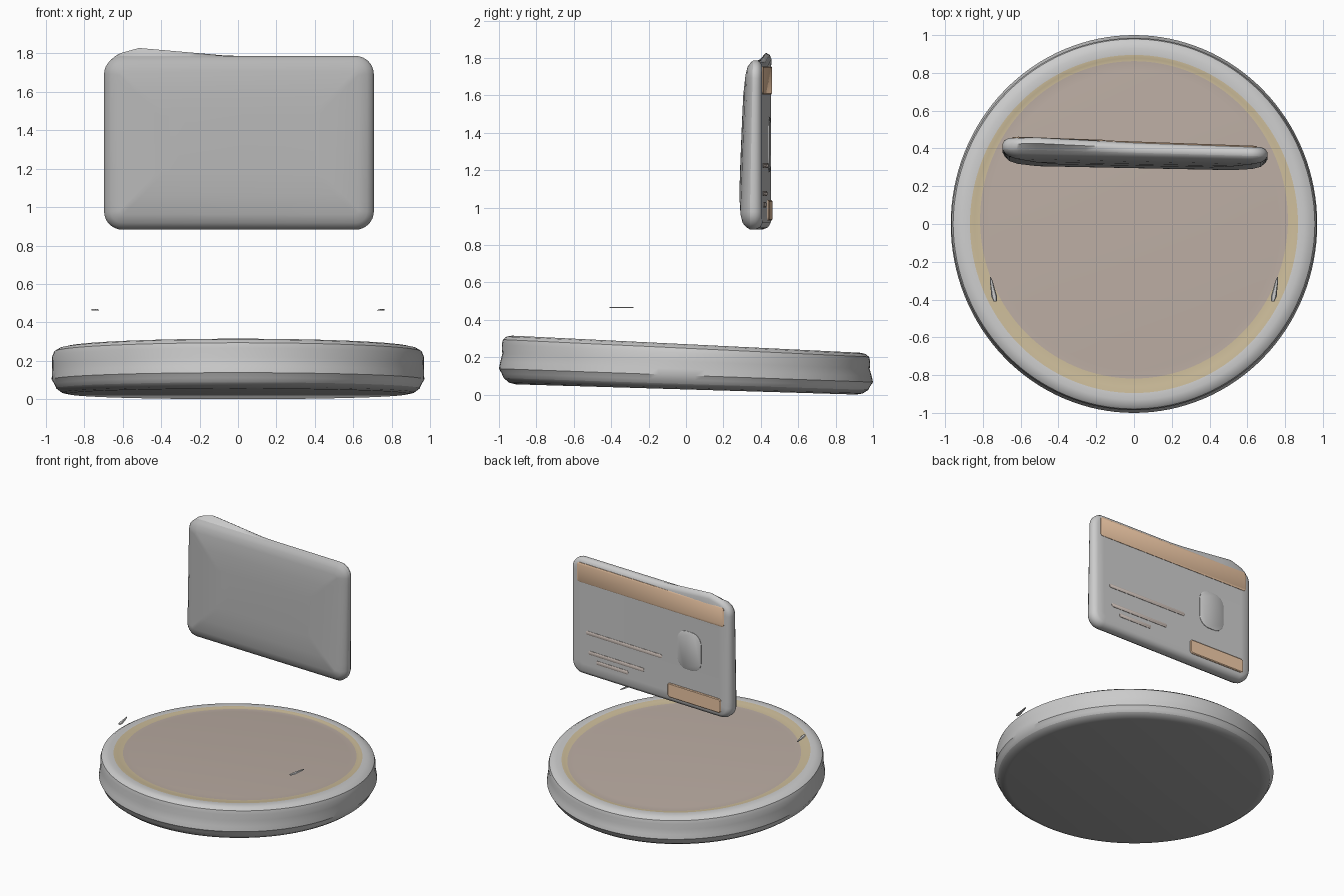
import bpy, bmesh, math

if "Cube" in bpy.data.objects:
    bpy.data.objects.remove(bpy.data.objects["Cube"])

# Shared colours
COLORS = {
    "light_grey": (0.80, 0.80, 0.80), "grey": (0.52, 0.52, 0.52),
    "card_grey": (0.47, 0.47, 0.47), "dark_grey": (0.38, 0.38, 0.38),
    "beige": (0.49, 0.41, 0.36), "yellow": (0.60, 0.50, 0.32),
    "orange": (0.86, 0.58, 0.38), "pinkish": (0.66, 0.57, 0.52),
}
MATS = {}
for key, rgb in COLORS.items():
    MATS[key] = bpy.data.materials.new(key)
    MATS[key].diffuse_color = (*rgb, 1)


def build(name, loops, colors, angle=35):
    """Bridge equal-length rings and cap both ends.
    colors: one per band, ordered first cap, bands..., last cap (or one name)."""
    if isinstance(colors, str):
        colors = [colors] * (len(loops) + 1)
    used = sorted(set(colors))
    bm = bmesh.new()
    rings = [[bm.verts.new(p) for p in loop] for loop in loops]
    n = len(rings[0])
    bm.faces.new(rings[0]).material_index = used.index(colors[0])
    for k, (a, b) in enumerate(zip(rings, rings[1:])):
        for i in range(n):
            j = (i + 1) % n
            f = bm.faces.new((a[i], a[j], b[j], b[i]))
            f.material_index = used.index(colors[k + 1])
    bm.faces.new(rings[-1]).material_index = used.index(colors[-1])
    bmesh.ops.recalc_face_normals(bm, faces=bm.faces)
    me = bpy.data.meshes.new(name)
    bm.to_mesh(me)
    bm.free()
    for key in used:
        me.materials.append(MATS[key])
    ob = bpy.data.objects.new(name, me)
    bpy.context.collection.objects.link(ob)
    bpy.ops.object.select_all(action='DESELECT')
    bpy.context.view_layer.objects.active = ob
    ob.select_set(True)
    bpy.ops.object.shade_smooth_by_angle(angle=math.radians(angle))
    return ob


# Tilted, slightly wedge-shaped round base, waisted only at front and back
def disc_ring(r, h, waist=0.0, shift=0.0, n=128):
    pts = []
    for i in range(n):
        a = 2 * math.pi * i / n
        rr = r - waist * abs(math.sin(a))
        x, y = 0.97 * rr * math.cos(a), rr * math.sin(a) + shift
        low, high = 0.028 - 0.030 * y, 0.270 - 0.049 * y
        pts.append((x, y, low + (high - low) * h))
    return pts


# radius, height, waist, y shift, colour of the band that ends here
profile = [
    (0.91, 0, 0, 0, "dark_grey"), (0.945, 0.03, 0, 0, "dark_grey"),
    (0.975, 0.12, 0, 0, "dark_grey"), (0.985, 0.21, 0, 0, "grey"),
    (1.0, 0.31, 0, 0, "grey"), (0.998, 0.45, 0.005, 0, "grey"),
    (0.998, 0.62, 0.016, 0, "grey"), (0.997, 0.80, 0.012, 0, "grey"),
    (0.987, 0.91, 0.008, 0, "grey"), (0.96, 0.975, 0, 0, "grey"),
    (0.93, 1.0, 0, 0, "grey"), (0.895, 1.0, 0, 0, "grey"),
    (0.87, 0.985, 0, 0.008, "yellow"), (0.84, 0.97, 0, 0.022, "yellow"),
    (0.79, 0.985, 0, 0.02, "beige")]
build("round_base", [disc_ring(*p[:4]) for p in profile],
      [p[4] for p in profile] + ["beige"])


# Rounded rectangle in x,z with extra points along the edges
def rrect(hw, hh, r, arc=8, edge=14):
    pts = []
    for k, (sx, sz) in enumerate([(1, 1), (-1, 1), (-1, -1), (1, -1)]):
        for i in range(arc + 1):
            a = math.pi / 2 * (k + i / arc)
            pts.append((sx * (hw - r) + r * math.cos(a),
                        sz * (hh - r) + r * math.sin(a)))
        x0, z0 = pts[-1]
        nx, nz = [(-1, 1), (-1, -1), (1, -1), (1, 1)][k]
        a = math.pi / 2 * (k + 1)
        x1, z1 = nx * (hw - r) + r * math.cos(a), nz * (hh - r) + r * math.sin(a)
        pts += [(x0 + (x1 - x0) * t / edge, z0 + (z1 - z0) * t / edge)
                for t in range(1, edge)]
    return pts


def back_y(x):
    return 0.431 - 0.036 * x


# Small lifted peak on the rear top edge
def peak(x):
    if x < -0.52:
        return 0.042 * max(0, (x + 0.66) / 0.14)
    return 0.042 * max(0, 1 - (x + 0.52) / 0.48)


# Standing card: inset/depth pairs run from the back face to the bulged front
CX, CZ, HW, HH, R = 0.005, 1.335, 0.702, 0.452, 0.095
loops = []
for inset, depth in [(0.09, 0), (0.035, 0), (0.012, 0.012), (0, 0.035), (0, 0.065),
                     (0.012, 0.085), (0.035, 0.105), (0.08, 0.118),
                     (0.18, 0.130), (0.30, 0.134)]:
    loop = []
    for x, z in rrect(HW - inset, HH - inset, max(R - inset, 0.02)):
        x, z = x + CX, z + CZ
        y = back_y(x) - depth * (1.06 - 0.3 * (z - 1.0) - 0.12 * x)
        if depth < 0.06 and inset < 0.05 and z > CZ + HH - 0.10:
            z += peak(x)
            y += 0.2 * peak(x)
        loop.append((x, y, z))
    loops.append(loop)
build("card_body", loops, ["light_grey"] * 3 + ["grey"] * 2 + ["card_grey"] * 6, 50)


# Raised panels and bars on the card's back
def back_panel(name, x0, x1, z0, z1, r, lift, color):
    hw, hh = (x1 - x0) / 2, (z1 - z0) / 2
    cx, cz = (x0 + x1) / 2, (z0 + z1) / 2
    loops = []
    for inset, out in [(0, -0.01), (0, lift * 0.5), (0.006, lift)]:
        loops.append([(cx + x, back_y(cx + x) + out, cz + z)
                      for x, z in rrect(hw - inset, hh - inset, r - inset, 6, 2)])
    build(name, loops, color)


back_panel("card_header_stripe", -0.645, 0.65, 1.605, 1.755, 0.02, 0.006, "orange")
back_panel("card_footer_tab", -0.62, -0.15, 0.93, 1.04, 0.02, 0.009, "orange")
back_panel("card_portrait_plate", -0.445, -0.235, 1.19, 1.485, 0.08, 0.007, "light_grey")
for i, (x0, x1, z) in enumerate([(-0.10, 0.57, 1.225), (0.06, 0.55, 1.075),
                                 (0.20, 0.48, 1.015)]):
    back_panel(f"card_line_{i + 1}", x0, x1, z - 0.014, z + 0.014, 0.012,
               0.006, "pinkish")

# Thin floating slivers above the base
for side, name in [(-1, "left_sliver"), (1, "right_sliver")]:
    loops = []
    for t, s in [(0, 0.15), (0.2, 0.5), (0.5, 0.7), (0.8, 1.0), (1, 0.5)]:
        x, y, w = side * (0.76 - 0.025 * t), -0.28 - 0.13 * t, 0.016 * s
        loops.append([(x - w, y, 0.463), (x + w, y, 0.463),
                      (x + w * 0.6, y, 0.469), (x - w * 0.6, y, 0.469)])
    build(name, loops, "grey")

for m in bpy.data.materials:
    if m.users and not m.is_grease_pencil:
        m.use_nodes = True
        m.node_tree.nodes["Principled BSDF"].inputs["Base Color"].default_value = m.diffuse_color
